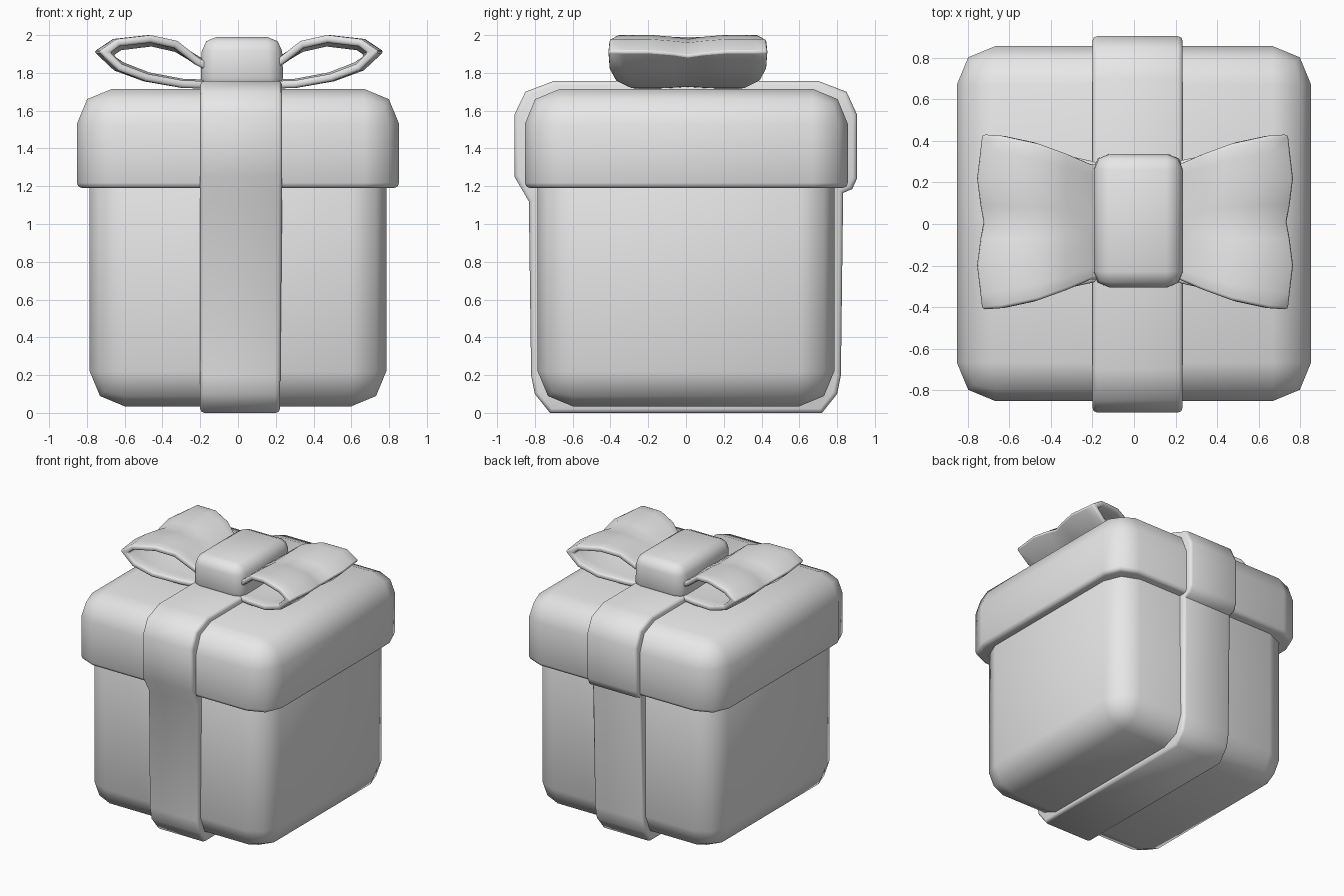
import bpy, bmesh, math
from mathutils import Vector

cube = bpy.data.objects.get("Cube")
if cube:
    bpy.data.objects.remove(cube, do_unlink=True)

grey = bpy.data.materials.new("plain_grey")
grey.use_nodes = True
COLOUR = (0.8, 0.8, 0.8, 1)
grey.diffuse_color = COLOUR
grey.node_tree.nodes["Principled BSDF"].inputs["Base Color"].default_value = COLOUR


def finish(name, bm, angle=50):
    """Turn a bmesh into a smooth shaded grey object."""
    mesh = bpy.data.meshes.new(name)
    bm.to_mesh(mesh)
    bm.free()
    obj = bpy.data.objects.new(name, mesh)
    bpy.context.collection.objects.link(obj)
    mesh.materials.append(grey)
    bpy.ops.object.select_all(action='DESELECT')
    obj.select_set(True)
    bpy.context.view_layer.objects.active = obj
    bpy.ops.object.shade_smooth_by_angle(angle=math.radians(angle))
    return obj


def bevel_edges(bm, edges, width, segments):
    bmesh.ops.bevel(bm, geom=edges, offset=width, segments=segments,
                    profile=0.5, affect='EDGES', clamp_overlap=True)


def box(low, high):
    bm = bmesh.new()
    bmesh.ops.create_cube(bm, size=1)
    low, high = Vector(low), Vector(high)
    for v in bm.verts:
        v.co = (low + high) / 2 + v.co * (high - low)
    return bm


def flat_at(edge, z):
    return all(abs(v.co.z - z) < 1e-4 for v in edge.verts)


# Box body, with its top hidden in the lid
bm = box((-0.785, -0.785, 0.035), (0.785, 0.785, 1.45))
bevel_edges(bm, bm.edges[:], 0.185, 2)
finish("box_body", bm)

# Lid: wide rounding above, narrow rounding on the lower rim
LID_BASE = 1.19
bm = box((-0.853, -0.853, LID_BASE), (0.853, 0.857, 1.715))
bevel_edges(bm, [e for e in bm.edges if not flat_at(e, LID_BASE)], 0.185, 2)
rim = [e for e in bm.edges if flat_at(e, LID_BASE)]
bevel_edges(bm, rim, 0.028, 2)
finish("lid", bm)

# Ribbon band: side outline carried across the width
outline = [(-0.72, 0), (-0.8, 0.1), (-0.82, 0.2), (-0.832, 1.12),
           (-0.908, 1.25), (-0.908, 1.58), (-0.85, 1.7), (-0.7, 1.757),
           (0.7, 1.757), (0.85, 1.7), (0.905, 1.58), (0.905, 1.24),
           (0.88, 1.185), (0.832, 1.165), (0.82, 0.2), (0.8, 0.1), (0.72, 0)]
bm = bmesh.new()
face = bm.faces.new([bm.verts.new((-0.2, y, z)) for y, z in outline])
moved = bmesh.ops.extrude_face_region(bm, geom=[face])["geom"]
for v in moved:
    if isinstance(v, bmesh.types.BMVert):
        v.co.x = 0.222 + 0.012 * min(1, v.co.z / 1.2)
bmesh.ops.recalc_face_normals(bm, faces=bm.faces[:])
sides = [e for e in bm.edges if abs(e.verts[0].co.x - e.verts[1].co.x) < 0.1]
bevel_edges(bm, sides, 0.022, 2)
finish("ribbon_band", bm)

# Knot, a little narrower at the top
bm = box((-0.2, -0.305, 1.7), (0.242, 0.337, 1.99))
for v in bm.verts:
    if v.co.z > 1.9:
        v.co.x = 0.02 + (v.co.x - 0.02) * 0.95
bevel_edges(bm, bm.edges[:], 0.075, 2)
finish("bow_knot", bm)

# Bow loops: a band looping out of the knot, flaring and pinched mid-width
path = [(0.1, 1.8), (0.22, 1.86), (0.34, 1.95), (0.48, 1.98), (0.66, 1.96),
        (0.735, 1.91), (0.65, 1.83), (0.5, 1.775), (0.3, 1.74), (0.1, 1.735)]


def half_width(x):
    t = max(0, min(1, (x - 0.2) / 0.55))
    return 0.27 + 0.15 * math.sin(t * math.pi / 2)


def bow_loop(name, side):
    bm = bmesh.new()
    rows = []
    for t in (-1, -0.8, -0.5, -0.2, 0, 0.2, 0.5, 0.8, 1):
        pinch = max(0, 1 - abs(t) / 0.4)
        row = []
        for x, z in path:
            flare = max(0, x - 0.2) / 0.55
            px = x - flare * (0.035 * pinch + 0.025 * max(0, abs(t) - 0.5) * 2)
            pz = z - pinch * 0.02 * (1 if z > 1.88 else -0.4)
            y = 0.01 + t * half_width(x)
            row.append(bm.verts.new((side * px + 0.005, y, pz)))
        rows.append(row)
    for a, b in zip(rows, rows[1:]):
        for i in range(len(path) - 1):
            bm.faces.new((a[i], a[i + 1], b[i + 1], b[i]))
    bmesh.ops.recalc_face_normals(bm, faces=bm.faces[:])
    obj = finish(name, bm, 60)
    band = obj.modifiers.new("thickness", 'SOLIDIFY')
    band.thickness = 0.04
    band.offset = 0
    band.use_even_offset = True
    soft = obj.modifiers.new("soft_edges", 'BEVEL')
    soft.width = 0.014
    soft.segments = 2
    soft.limit_method = 'ANGLE'
    soft.angle_limit = math.radians(65)


bow_loop("bow_loop_left", 1)
bow_loop("bow_loop_right", -1)
